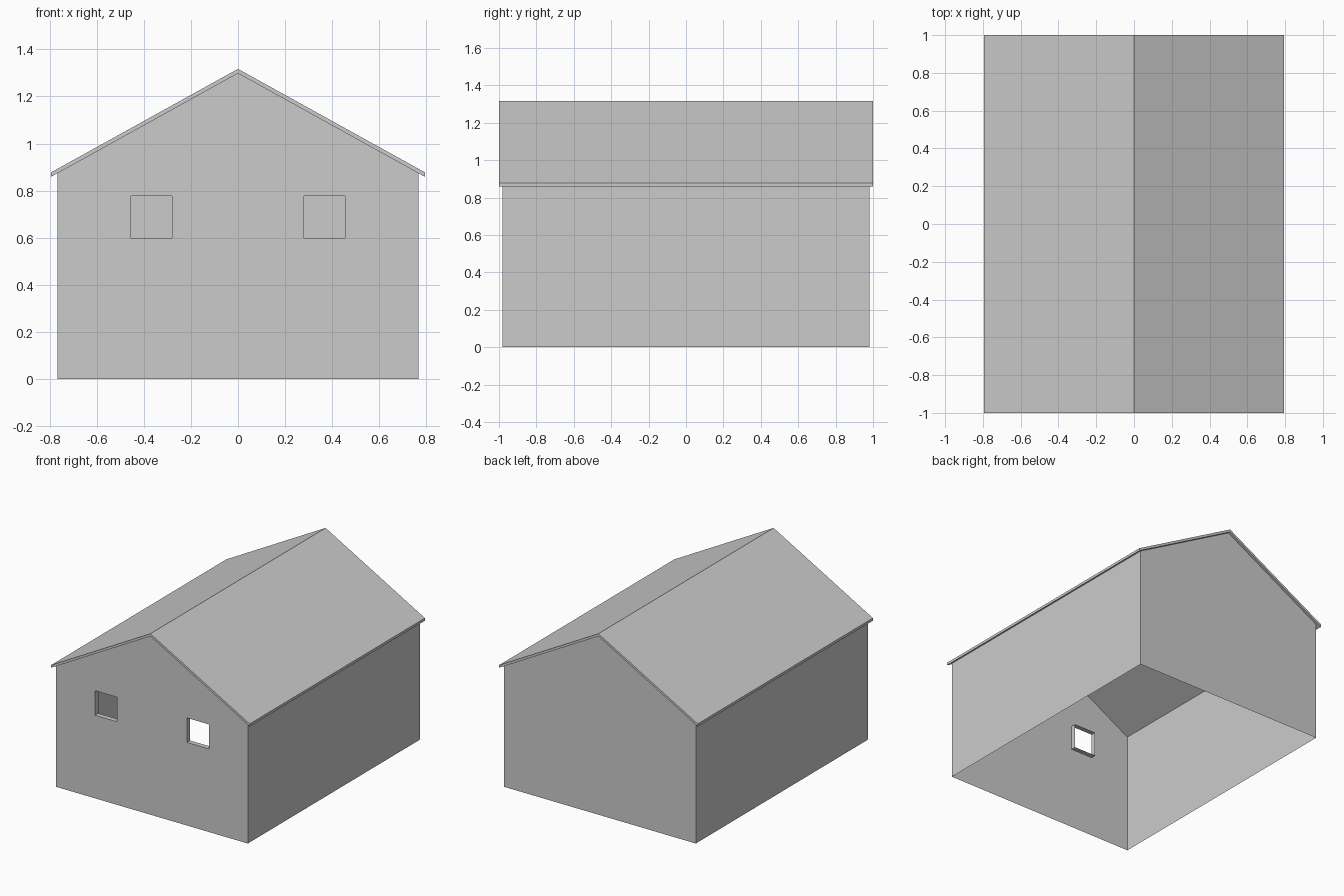
import bpy, bmesh

if "Cube" in bpy.data.objects:
    bpy.data.objects.remove(bpy.data.objects["Cube"])

WALL_X, WALL_Y, DEPTH = 0.766, 0.982, 0.036
ROOF_X, RIDGE, EAVE, THICK = 0.793, 1.298, 0.859, 0.019
SHOULDER = RIDGE - (RIDGE - EAVE) * WALL_X / ROOF_X


def finish(bm, name):
    mesh = bpy.data.meshes.new(name)
    bm.to_mesh(mesh)
    bm.free()
    obj = bpy.data.objects.new(name, mesh)
    bpy.context.collection.objects.link(obj)
    return obj


def ring(bm, profile, y):
    return [bm.verts.new((x, y, z)) for x, z in profile]


def bridge(bm, a, b, closed=True):
    n = len(a)
    for i in range(n if closed else n - 1):
        j = (i + 1) % n
        bm.faces.new((a[i], a[j], b[j], b[i]))


def loop_edges(bm, verts):
    edges = []
    for a, b in zip(verts, verts[1:] + verts[:1]):
        edges.append(bm.edges.get((a, b)) or bm.edges.new((a, b)))
    return edges


# Walls: thin shell open below, with two window holes and inward reveals
bm = bmesh.new()
gable = [(WALL_X, 0), (WALL_X, SHOULDER), (0, RIDGE), (-WALL_X, SHOULDER), (-WALL_X, 0)]
front, back = ring(bm, gable, -WALL_Y), ring(bm, gable, WALL_Y)
bridge(bm, front[:2], back[:2], closed=False)
bridge(bm, front[3:], back[3:], closed=False)
bm.faces.new(back)
edges = loop_edges(bm, front)
for cx in (-0.367, 0.367):
    x0, x1, z0, z1 = cx - 0.087, cx + 0.087, 0.60, 0.777
    window = [(x0, z0), (x1, z0), (x1, z1), (x0, z1)]
    outer, inner = ring(bm, window, -WALL_Y), ring(bm, window, -WALL_Y + DEPTH)
    edges += loop_edges(bm, outer)
    bridge(bm, outer, inner)
bmesh.ops.triangle_fill(bm, edges=edges, use_beauty=True, normal=(0, -1, 0))
bmesh.ops.recalc_face_normals(bm, faces=bm.faces)
finish(bm, "walls")

# Roof: folded slab overhanging the walls
bm = bmesh.new()
slab = [(-ROOF_X, EAVE), (0, RIDGE), (ROOF_X, EAVE),
        (ROOF_X, EAVE + THICK), (0, RIDGE + THICK), (-ROOF_X, EAVE + THICK)]
front, back = ring(bm, slab, -1), ring(bm, slab, 1)
bridge(bm, front, back)
for r in (front, back):
    bm.faces.new((r[0], r[1], r[4], r[5]))
    bm.faces.new((r[1], r[2], r[3], r[4]))
bmesh.ops.recalc_face_normals(bm, faces=bm.faces)
finish(bm, "roof")
